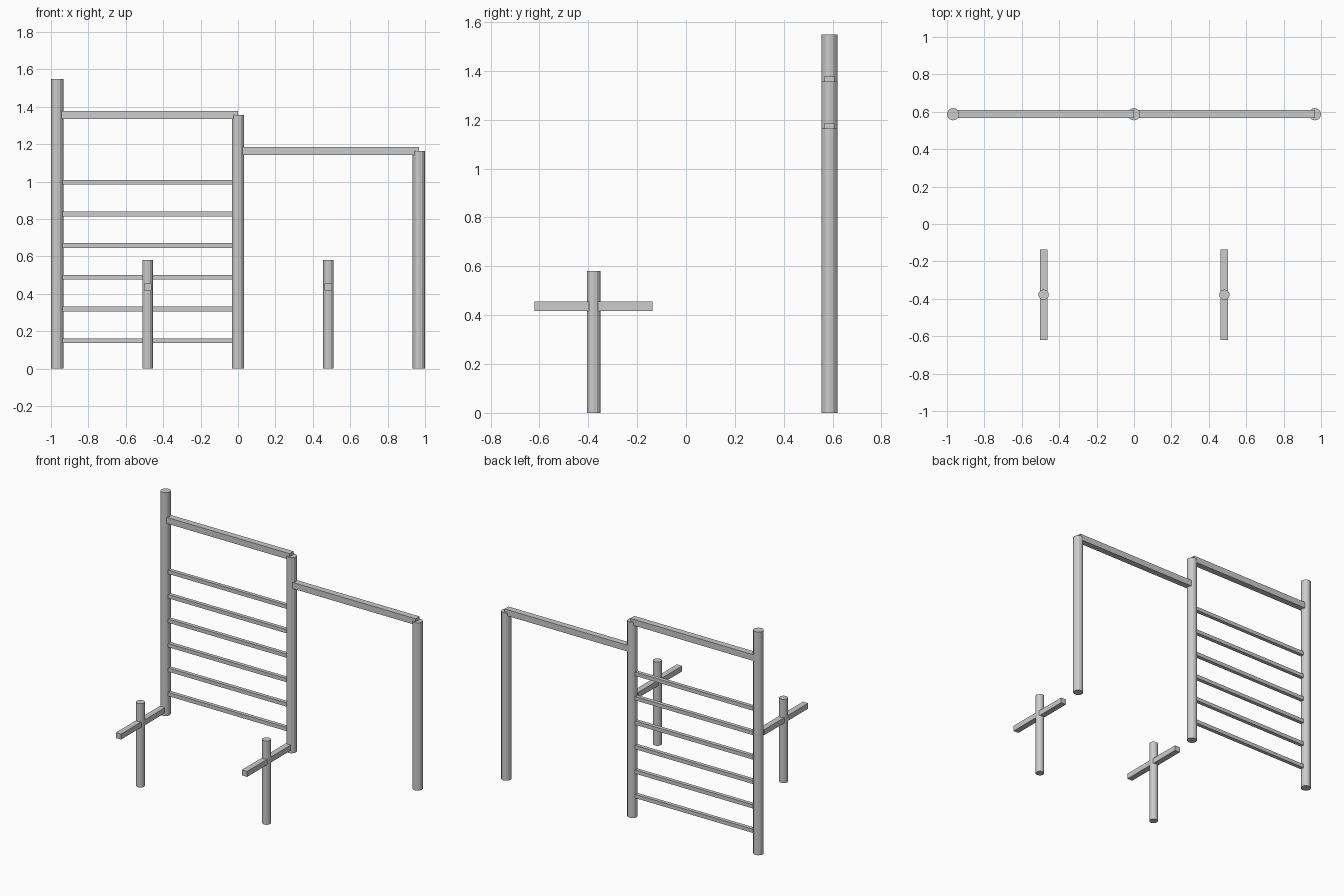
import bpy

cube = bpy.data.objects.get("Cube")
if cube:
    bpy.data.objects.remove(cube, do_unlink=True)

grey = bpy.data.materials.new("plain_grey")
grey.use_nodes = True
COLOUR = (0.6, 0.6, 0.6, 1)
grey.diffuse_color = COLOUR
grey.node_tree.nodes["Principled BSDF"].inputs["Base Color"].default_value = COLOUR


def finish(name):
    obj = bpy.context.object
    obj.name = name
    obj.data.materials.append(grey)
    return obj


def post(name, x, y, radius, height):
    bpy.ops.mesh.primitive_cylinder_add(
        vertices=12, radius=radius, depth=height, location=(x, y, height / 2))
    return finish(name)


def bar(name, centre, size):
    bpy.ops.mesh.primitive_cube_add(size=1, location=centre)
    obj = finish(name)
    obj.scale = size
    bpy.ops.object.transform_apply(location=False, rotation=False, scale=True)
    return obj


SPAN = 0.967     # distance between tall posts
BACK = 0.587     # y of the tall frame
FRONT = -0.378   # y of the low stands
LOW, MID, HIGH = 1.163, 1.356, 1.548

# Tall posts, stepping down from right to left
post("right_post", -SPAN, BACK, 0.033, HIGH)
post("middle_post", 0, BACK, 0.033, MID)
post("left_post", SPAN, BACK, 0.033, LOW)

# Pull-up beams, centred on the post tops
bar("high_beam", (-SPAN / 2, BACK, MID), (SPAN, 0.043, 0.043))
bar("low_beam", (SPAN / 2, BACK, LOW), (SPAN, 0.043, 0.043))

# Ladder rungs
for i in range(6):
    bar(f"rung_{i + 1}", (-SPAN / 2, BACK, 0.149 + i * 0.1695), (SPAN, 0.026, 0.026))

# Low stands with crossbars
for side, sign in (("right", -1), ("left", 1)):
    x = sign * SPAN / 2
    post(f"{side}_stand_post", x, FRONT, 0.028, 0.581)
    bar(f"{side}_stand_crossbar", (x, FRONT, 0.436), (0.04, 0.482, 0.038))
